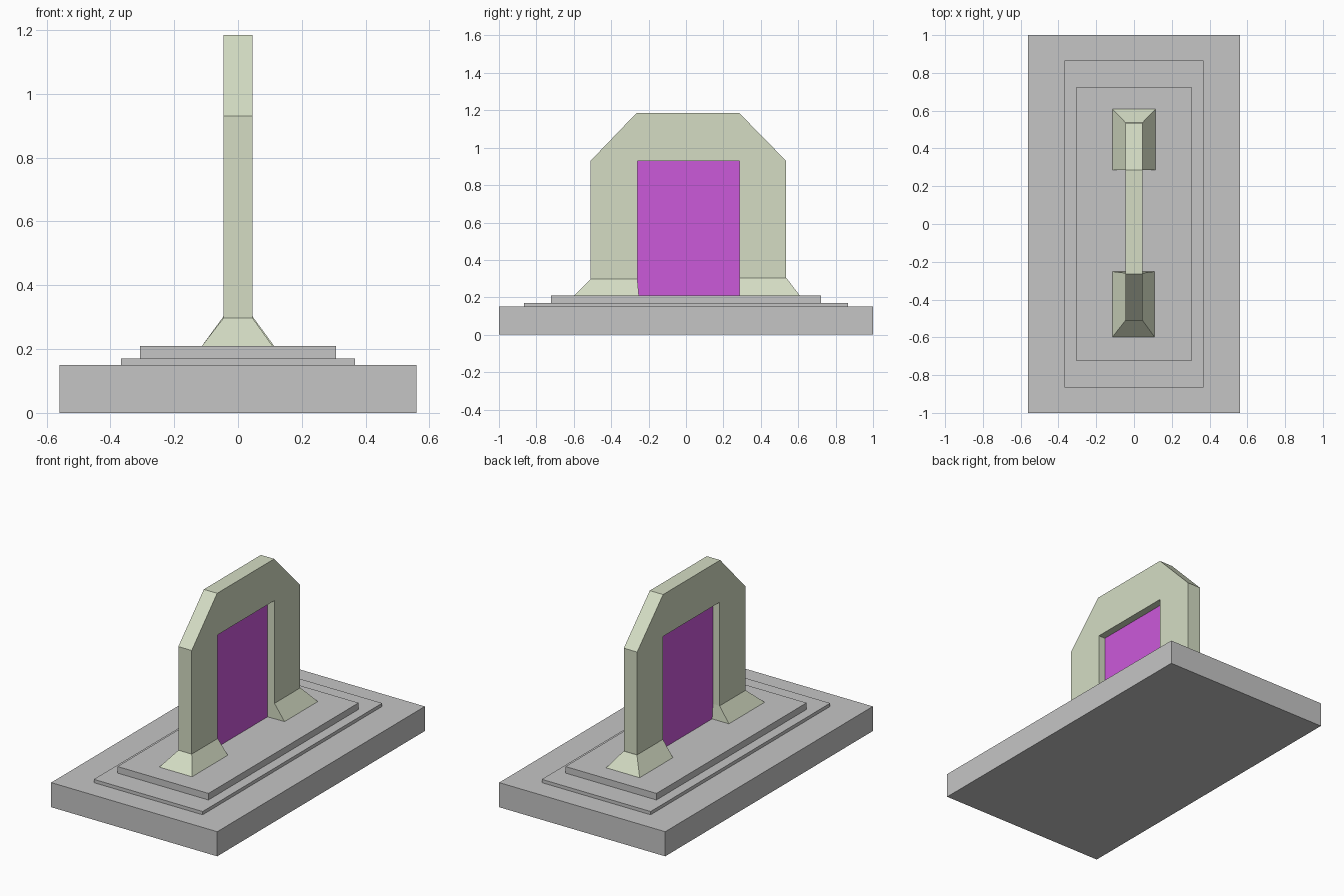
import bpy
import bmesh

if "Cube" in bpy.data.objects:
    bpy.data.objects.remove(bpy.data.objects["Cube"])


def material(name, rgb):
    mat = bpy.data.materials.new(name)
    mat.use_nodes = True
    colour = (*rgb, 1)
    mat.diffuse_color = colour
    mat.node_tree.nodes["Principled BSDF"].inputs["Base Color"].default_value = colour
    return mat


stone = material("grey stone", (0.56, 0.56, 0.56))
pale = material("pale green stone", (0.66, 0.72, 0.55))
violet = material("violet glow", (0.6, 0.1, 0.7))


def finish(name, bm, mat):
    bmesh.ops.recalc_face_normals(bm, faces=bm.faces)
    mesh = bpy.data.meshes.new(name)
    bm.to_mesh(mesh)
    bm.free()
    mesh.materials.append(mat)
    obj = bpy.data.objects.new(name, mesh)
    bpy.context.collection.objects.link(obj)
    return obj


def frustum(name, bottom, top, z0, z1, mat):
    """Block between two rectangles given as (x0, x1, y0, y1)."""
    bm = bmesh.new()
    rings = []
    for (x0, x1, y0, y1), z in ((bottom, z0), (top, z1)):
        rings.append([bm.verts.new((x, y, z))
                      for x, y in ((x0, y0), (x1, y0), (x1, y1), (x0, y1))])
    low, high = rings
    bm.faces.new(low)
    bm.faces.new(high)
    for i in range(4):
        j = (i + 1) % 4
        bm.faces.new((low[i], low[j], high[j], high[i]))
    return finish(name, bm, mat)


# Stepped base
for name, hx, hy, z0, z1 in (("base_slab", 0.56, 1.0, 0, 0.15),
                             ("lower_step", 0.367, 0.865, 0.15, 0.17),
                             ("upper_step", 0.307, 0.723, 0.17, 0.21)):
    rect = (-hx, hx, -hy, hy)
    frustum(name, rect, rect, z0, z1, stone)

# Chamfered arch, extruded through its thickness
half = 0.045
floor = 0.21
profile = [(-0.51, floor), (-0.51, 0.93), (-0.265, 1.185), (0.285, 1.185),
           (0.535, 0.93), (0.535, floor), (0.285, floor), (0.285, 0.93),
           (-0.26, 0.93), (-0.26, floor)]
bm = bmesh.new()
face = bm.faces.new([bm.verts.new((-half, y, z)) for y, z in profile])
side = bmesh.ops.extrude_face_region(bm, geom=[face])
moved = [v for v in side["geom"] if isinstance(v, bmesh.types.BMVert)]
bmesh.ops.translate(bm, verts=moved, vec=(2 * half, 0, 0))
finish("arch", bm, pale)

# Flared feet, upright on the side facing the opening
frustum("front_foot", (-0.113, 0.108, -0.597, -0.252),
        (-half, half, -0.51, -0.26), floor, 0.298, pale)
frustum("back_foot", (-0.113, 0.113, 0.287, 0.608),
        (-half, half, 0.287, 0.537), floor, 0.303, pale)

# Glowing sheet in the middle of the opening
bm = bmesh.new()
bm.faces.new([bm.verts.new((0, y, z)) for y, z in
              ((-0.26, floor), (0.285, floor), (0.285, 0.93), (-0.26, 0.93))])
finish("portal_sheet", bm, violet)
